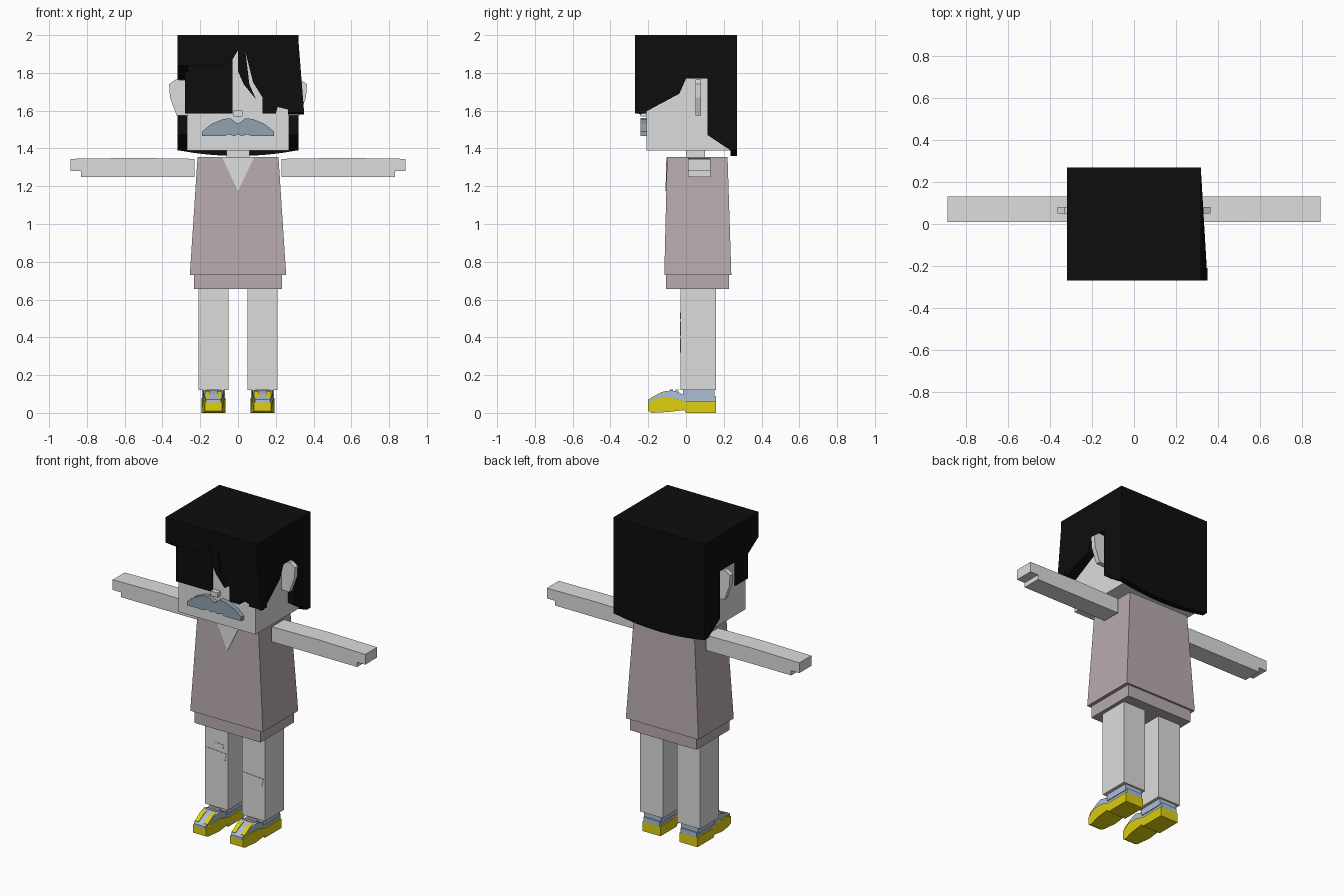
import bpy, bmesh

cube = bpy.data.objects.get("Cube")
if cube:
    bpy.data.objects.remove(cube, do_unlink=True)


def material(name, red, green, blue):
    mat = bpy.data.materials.new(name)
    mat.use_nodes = True
    mat.diffuse_color = (red, green, blue, 1)
    shader = mat.node_tree.nodes["Principled BSDF"]
    shader.inputs["Base Color"].default_value = mat.diffuse_color
    shader.inputs["Roughness"].default_value = 0.8
    return mat


SKIN = material("pale_grey", 0.72, 0.72, 0.72)
HAIR = material("black", 0.004, 0.004, 0.004)
SHIRT = material("dusty_pink", 0.48, 0.41, 0.42)
WHISKER = material("slate_blue", 0.28, 0.36, 0.43)
TRIM = material("light_blue", 0.42, 0.52, 0.67)
YELLOW = material("yellow", 0.74, 0.63, 0.005)


def prism(name, mat, axis, outline, start, end):
    """Extrude an outline along x (outline in y, z) or along y (outline in x, z)."""
    bm = bmesh.new()

    def ring(depth):
        if axis == "x":
            return [bm.verts.new((depth, u, v)) for u, v in outline]
        return [bm.verts.new((u, depth, v)) for u, v in outline]

    first, last = ring(start), ring(end)
    bm.faces.new(first)
    bm.faces.new(last)
    for i in range(len(outline)):
        bm.faces.new((first[i - 1], first[i], last[i], last[i - 1]))
    bmesh.ops.recalc_face_normals(bm, faces=bm.faces)
    mesh = bpy.data.meshes.new(name)
    bm.to_mesh(mesh)
    bm.free()
    mesh.materials.append(mat)
    part = bpy.data.objects.new(name, mesh)
    bpy.context.collection.objects.link(part)
    return part


def box(name, mat, half_width, front, back, bottom, top, centre=0):
    left, right = centre - half_width, centre + half_width
    outline = [(left, bottom), (right, bottom), (right, top), (left, top)]
    return prism(name, mat, "y", outline, front, back)


def reshape(part, rule):
    for vert in part.data.vertices:
        vert.co = rule(*vert.co)


def mirrored(half):
    """Complete a half outline that starts and ends on the centre line."""
    return half + [(-x, z) for x, z in reversed(half[1:-1])]


# Shared hair dimensions
SIDE, INNER, FRONT, BACK = 0.32, 0.265, -0.27, 0.27
CROWN, ROOF = 1.94, 1.97
FACE, NAPE = -0.21, 0.235

# Head and neck
box("head", SKIN, BACK, FACE, NAPE, 1.39, 1.95)
box("neck", SKIN, 0.06, 0, 0.1, 1.33, 1.4)
box("nose", SKIN, 0.025, -0.24, FACE, 1.57, 1.6)

# Moustache
whiskers = [(0, 1.53), (0.04, 1.56), (0.08, 1.555), (0.14, 1.53), (0.19, 1.49),
            (0.19, 1.465), (0.07, 1.465), (0.05, 1.475), (0.02, 1.465), (0, 1.475)]
prism("moustache", WHISKER, "y", mirrored(whiskers), -0.24, FACE)

# Hair: crown and back, whose lower edge sags in a shallow curve
box("hair_crown", HAIR, SIDE, FRONT, BACK, CROWN, 2)
steps = [SIDE * i / 4 for i in range(-4, 5)]
hem = [(x, 1.36 + 0.3 * x * x) for x in steps]
prism("hair_back", HAIR, "y", [(-SIDE, ROOF)] + hem + [(SIDE, ROOF)], NAPE, BACK)

# Hair: long left side that flares at its tip, shorter right side
rear = [(FRONT, ROOF), (NAPE, ROOF), (NAPE, 1.39), (0.115, 1.47), (0.115, 1.77)]
left_side = prism("hair_left_side", HAIR, "x",
                  rear + [(0, 1.77), (-0.035, 1.69), (-0.24, 1.58), (FRONT, 1.59)], INNER, SIDE)
reshape(left_side, lambda x, y, z:
        (x + 0.03 if x > 0.3 and y < FACE and z < 1.7 else x, y, z))
prism("hair_right_side", HAIR, "x", rear + [(-0.16, 1.77), (FRONT, 1.84)], -SIDE, -INNER)

# Hair: fringe with a parting, and the flat lock on the right
parting = [(-SIDE, 1.84), (-0.1, 1.84), (-0.03, 1.87), (0, 1.92), (0, 1.81), (0.03, 1.74),
           (0.095, 1.66), (0.06, 1.74), (0.04, 1.91), (0.08, 1.75), (0.13, 1.67)]
tips = [(0.13, 1.585), (0.2, 1.585), (0.21, 1.62), (0.35, 1.585)]
prism("hair_fringe", HAIR, "y", [(-SIDE, ROOF)] + parting + tips + [(SIDE, ROOF)], FRONT, FACE)
box("hair_lock", HAIR, 0.125, -0.22, -0.1, 1.585, 1.88, -0.155)

# Shirt, lower hem and open collar
shirt = box("shirt", SHIRT, 0.255, -0.115, 0.24, 0.73, 1.355)
reshape(shirt, lambda x, y, z:
        (x * 0.84, y + (0.015 if y < 0 else -0.02), z) if z > 1 else (x, y, z))
box("shirt_hem", SHIRT, 0.233, -0.105, 0.227, 0.655, 0.74)
collar = prism("collar_opening", SKIN, "y",
               [(-0.085, 1.353), (0, 1.175), (0.085, 1.353)], -0.104, -0.098)
reshape(collar, lambda x, y, z: (x, y - (1.355 - z) * 0.024, z))

# Shoe outlines seen from the side; the seam is shared by sole and upper
seam = [(-0.2, 0.055), (-0.14, 0.08), (-0.07, 0.08), (0, 0.06), (0.16, 0.06)]
tread = [(0.16, 0), (0, 0), (-0.01, 0.015), (-0.09, 0.005), (-0.18, 0), (-0.2, 0.01)]
instep = [(0.16, 0.09), (0, 0.09), (-0.04, 0.11), (-0.08, 0.12), (-0.13, 0.105), (-0.2, 0.07)]
toe_cap = [(-0.185, 0.07), (-0.1, 0.105), (-0.1, 0.117), (-0.13, 0.11), (-0.185, 0.08)]


def rounded_toe(centre):
    def rule(x, y, z):
        width = 0.72 if y < -0.17 else 0.92 if y < -0.12 else 1
        return centre + (x - centre) * width, y, z
    return rule


ear = [(0.26, 1.76), (0.33, 1.765), (0.365, 1.74), (0.36, 1.67), (0.325, 1.575), (0.26, 1.575)]
arm = [(0.23, 1.25), (0.83, 1.25), (0.83, 1.28), (0.887, 1.28),
       (0.887, 1.345), (0.55, 1.35), (0.23, 1.345)]

for side, sign in (("left", 1), ("right", -1)):
    # Ear, and arm with a stepped hand
    for part, outline, front, back in (("ear", ear, 0.05, 0.08), ("arm", arm, 0.01, 0.13)):
        prism(f"{side}_{part}", SKIN, "y", [(sign * x, z) for x, z in outline], front, back)
    # Leg and ankle
    centre = sign * 0.13
    box(side + "_leg", SKIN, 0.08, -0.03, 0.16, 0.12, 0.67, centre)
    box(side + "_ankle", TRIM, 0.06, -0.015, 0.15, 0.08, 0.12, centre)
    # Shoe
    for part, mat, outline, half_width in (("sole", YELLOW, seam + tread, 0.063),
                                           ("upper", TRIM, seam + instep, 0.055)):
        shoe = prism(f"{side}_shoe_{part}", mat, "x", outline,
                     centre - half_width, centre + half_width)
        reshape(shoe, rounded_toe(centre))
    # Yellow toe panels either side of the centre strap
    for place, direction in (("inner", -sign), ("outer", sign)):
        prism(f"{side}_{place}_toe_panel", YELLOW, "x", toe_cap,
              centre + direction * 0.018, centre + direction * 0.045)
    # Laces
    for place, y in (("front", -0.085), ("rear", -0.055)):
        box(f"{side}_{place}_lace", SKIN, 0.04, y, y + 0.015, 0.105, 0.123, centre)

# Worn patches on the knees
patch = [(-0.07, 0.035), (0, 0.03), (0.07, 0.025), (0.06, -0.03), (0.02, -0.04), (-0.05, -0.035)]
for name, x, z, size in (("right_knee_patch", -0.13, 0.45, 1),
                         ("left_knee_patch", 0.13, 0.36, 1),
                         ("right_upper_patch", -0.11, 0.515, 0.45)):
    outline = [(x + u * size, z + v * size) for u, v in patch]
    prism(name, SKIN, "y", outline, -0.033, -0.028)
